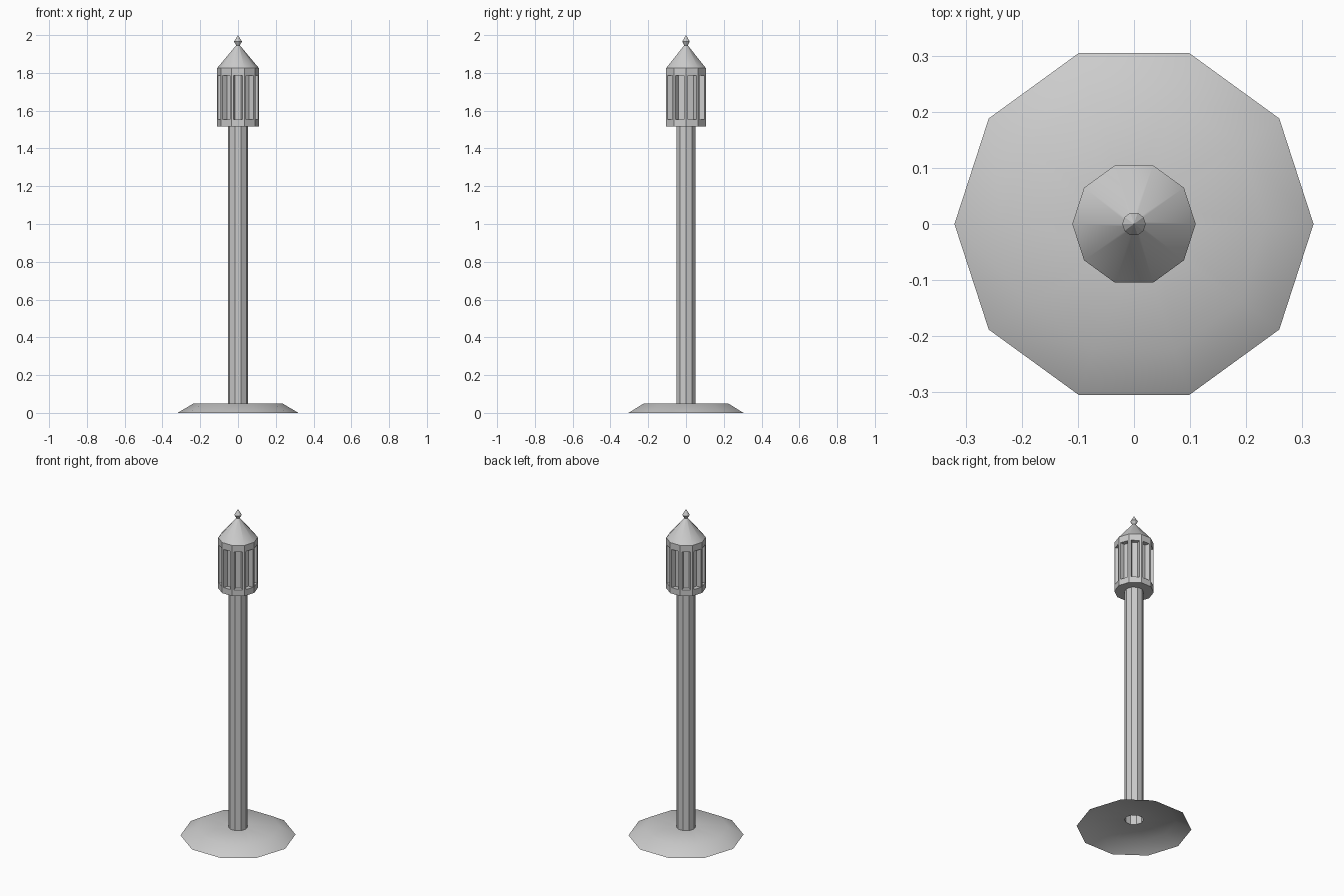
import bpy, bmesh
from math import cos, sin, pi, radians
from mathutils import Vector

if "Cube" in bpy.data.objects:
    bpy.data.objects.remove(bpy.data.objects["Cube"])

SIDES = 10


def ring_point(r, i):
    a = 2 * pi * i / SIDES
    return Vector((r * cos(a), r * sin(a), 0))


def finish(name, bm, smooth=None):
    bmesh.ops.recalc_face_normals(bm, faces=bm.faces)
    me = bpy.data.meshes.new(name)
    bm.to_mesh(me)
    bm.free()
    ob = bpy.data.objects.new(name, me)
    bpy.context.collection.objects.link(ob)
    if smooth:
        bpy.ops.object.select_all(action='DESELECT')
        ob.select_set(True)
        bpy.context.view_layer.objects.active = ob
        bpy.ops.object.shade_smooth_by_angle(angle=radians(smooth))
    return ob


def lathe(name, profile, smooth=None):
    """Ten-sided turned part from (radius, height) pairs; radius 0 closes to a point."""
    bm = bmesh.new()
    rows = []
    for r, z in profile:
        if r == 0:
            rows.append([bm.verts.new((0, 0, z))] * SIDES)
        else:
            rows.append([bm.verts.new(ring_point(r, i) + Vector((0, 0, z)))
                         for i in range(SIDES)])
    for a, b in zip(rows, rows[1:]):
        for i in range(SIDES):
            j = (i + 1) % SIDES
            quad = list(dict.fromkeys((a[i], a[j], b[j], b[i])))
            bm.faces.new(quad)
    return finish(name, bm, smooth)


# Foot: open skirt with a flat top around the pole
lathe("base", [(0.32, 0), (0.235, 0.05), (0.053, 0.05)], smooth=40)

# Hollow pole
lathe("pole", [(0.054, 0.05), (0.054, 1.515)])

# Lantern: lower and upper bands, recessed core
lathe("lantern_lower_band", [(0.054, 1.515), (0.11, 1.515), (0.11, 1.552), (0.082, 1.552)])
lathe("lantern_core", [(0.082, 1.552), (0.082, 1.786)])
lathe("lantern_upper_band", [(0.082, 1.786), (0.11, 1.786), (0.11, 1.826)])

# Narrow corner posts standing between the panes
bm = bmesh.new()
W = 0.010
for i in range(SIDES):
    corner = ring_point(0.11, i)
    inner = ring_point(0.082, i)
    to_prev = (ring_point(0.11, i - 1) - corner).normalized() * W
    to_next = (ring_point(0.11, i + 1) - corner).normalized() * W
    section = [inner + to_prev, corner + to_prev, corner,
               corner + to_next, inner + to_next]
    low = [bm.verts.new(p + Vector((0, 0, 1.552))) for p in section]
    high = [bm.verts.new(p + Vector((0, 0, 1.786))) for p in section]
    for k in range(len(section) - 1):
        bm.faces.new((low[k], low[k + 1], high[k + 1], high[k]))
finish("lantern_posts", bm)

# Conical roof and pointed finial
lathe("roof", [(0.11, 1.826), (0.008, 1.948)], smooth=40)
lathe("finial", [(0.008, 1.943), (0.021, 1.966), (0, 2.0)])
